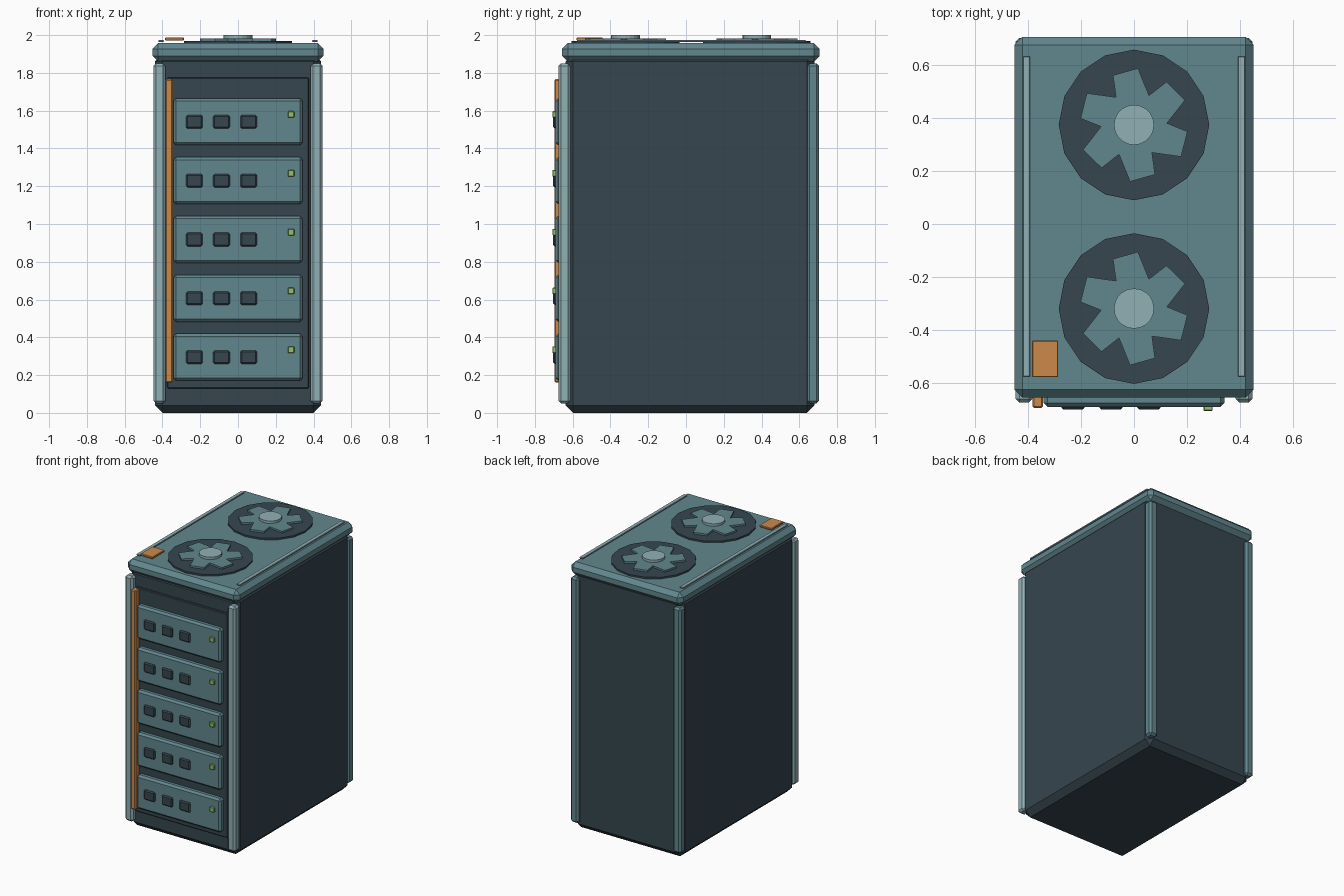
import bpy, bmesh, math

if "Cube" in bpy.data.objects:
    bpy.data.objects.remove(bpy.data.objects["Cube"])


def material(name, r, g, b):
    m = bpy.data.materials.new(name)
    lin = [((c / 255 + 0.055) / 1.055) ** 2.4 for c in (r, g, b)]
    m.diffuse_color = (*lin, 1)
    m.use_nodes = True
    m.node_tree.nodes["Principled BSDF"].inputs["Base Color"].default_value = m.diffuse_color
    return m


DARK = material("dark slate", 54, 70, 79)
TEAL = material("mid teal", 97, 135, 142)
LIGHT = material("pale teal", 145, 176, 181)
ORANGE = material("orange", 204, 138, 75)
GREEN = material("green", 145, 195, 105)


def finish(name, bm, mat):
    bmesh.ops.recalc_face_normals(bm, faces=bm.faces)
    mesh = bpy.data.meshes.new(name)
    bm.to_mesh(mesh)
    bm.free()
    mesh.materials.append(mat)
    ob = bpy.data.objects.new(name, mesh)
    bpy.context.collection.objects.link(ob)
    return ob


def box(name, x, y, z, mat, bevel=0.0):
    """Chamfered box given its (min, max) range on each axis."""
    bm = bmesh.new()
    bmesh.ops.create_cube(bm, size=1)
    for v in bm.verts:
        v.co = [r[0] + (c + 0.5) * (r[1] - r[0]) for c, r in zip(v.co, (x, y, z))]
    if bevel:
        bmesh.ops.bevel(bm, geom=bm.edges[:], offset=bevel, segments=1,
                        profile=0.5, affect='EDGES')
    return finish(name, bm, mat)


def prism(name, points, cx, cy, z0, z1, mat):
    """Flat outline extruded upward."""
    bm = bmesh.new()
    face = bm.faces.new([bm.verts.new((cx + px, cy + py, z0)) for px, py in points])
    top = bmesh.ops.extrude_face_region(bm, geom=[face])["geom"]
    for v in top:
        if isinstance(v, bmesh.types.BMVert):
            v.co.z = z1
    return finish(name, bm, mat)


def polar(r, deg):
    return r * math.cos(math.radians(deg)), r * math.sin(math.radians(deg))


def ring(r, n):
    return [polar(r, 360 * i / n) for i in range(n)]


# Cabinet, front panel and lid
box("cabinet", (-0.44, 0.44), (-0.638, 0.68), (0, 1.9), DARK, 0.04)
box("front_panel", (-0.375, 0.375), (-0.655, -0.62), (0.13, 1.775), DARK, 0.005)
box("lid", (-0.453, 0.453), (-0.656, 0.708), (1.86, 1.957), TEAL, 0.03)

# Corner posts and top rails, mirrored left to right
for s, side in ((-1, "left"), (1, "right")):
    px = sorted((s * 0.384, s * 0.448))
    box(f"front_post_{side}", px, (-0.676, -0.612), (0.05, 1.85), LIGHT, 0.014)
    box(f"back_post_{side}", px, (0.641, 0.705), (0.05, 1.85), TEAL, 0.014)
    box(f"top_rail_{side}", sorted((s * 0.393, s * 0.421)), (-0.577, 0.634),
        (1.964, 1.974), LIGHT, 0.002)

# Five drawers with three vents and a status lamp each
for i in range(5):
    zc = 0.295 + i * 0.3115
    box(f"drawer_{i + 1}", (-0.342, 0.342), (-0.692, -0.64),
        (zc - 0.124, zc + 0.124), TEAL, 0.014)
    for j in range(3):
        xc = -0.231 + j * 0.1435
        box(f"vent_{i + 1}_{j + 1}", (xc - 0.044, xc + 0.044), (-0.703, -0.68),
            (zc - 0.036, zc + 0.036), DARK, 0.008)
    box(f"lamp_{i + 1}", (0.264, 0.298), (-0.708, -0.685),
        (zc + 0.022, zc + 0.056), GREEN, 0.003)

# Orange cable strip and top tag
box("cable_strip", (-0.385, -0.345), (-0.696, -0.645), (0.16, 1.767), ORANGE, 0.006)
box("top_tag", (-0.386, -0.287), (-0.58, -0.441), (1.972, 1.987), ORANGE, 0.003)

# Two cooling fans: well, six-blade rotor and hub
blade = ((0.125, 123), (0.204, 113), (0.215, 86))
rotor = [polar(r, a - 60 * k) for k in range(6) for r, a in blade]
for name, cy in (("front", -0.32), ("back", 0.375)):
    prism(f"{name}_fan_well", ring(0.285, 16), 0, cy, 1.95, 1.969, DARK)
    prism(f"{name}_fan_rotor", rotor, 0, cy, 1.966, 1.982, TEAL)
    prism(f"{name}_fan_hub", ring(0.076, 20), 0, cy, 1.975, 2.0, LIGHT)
